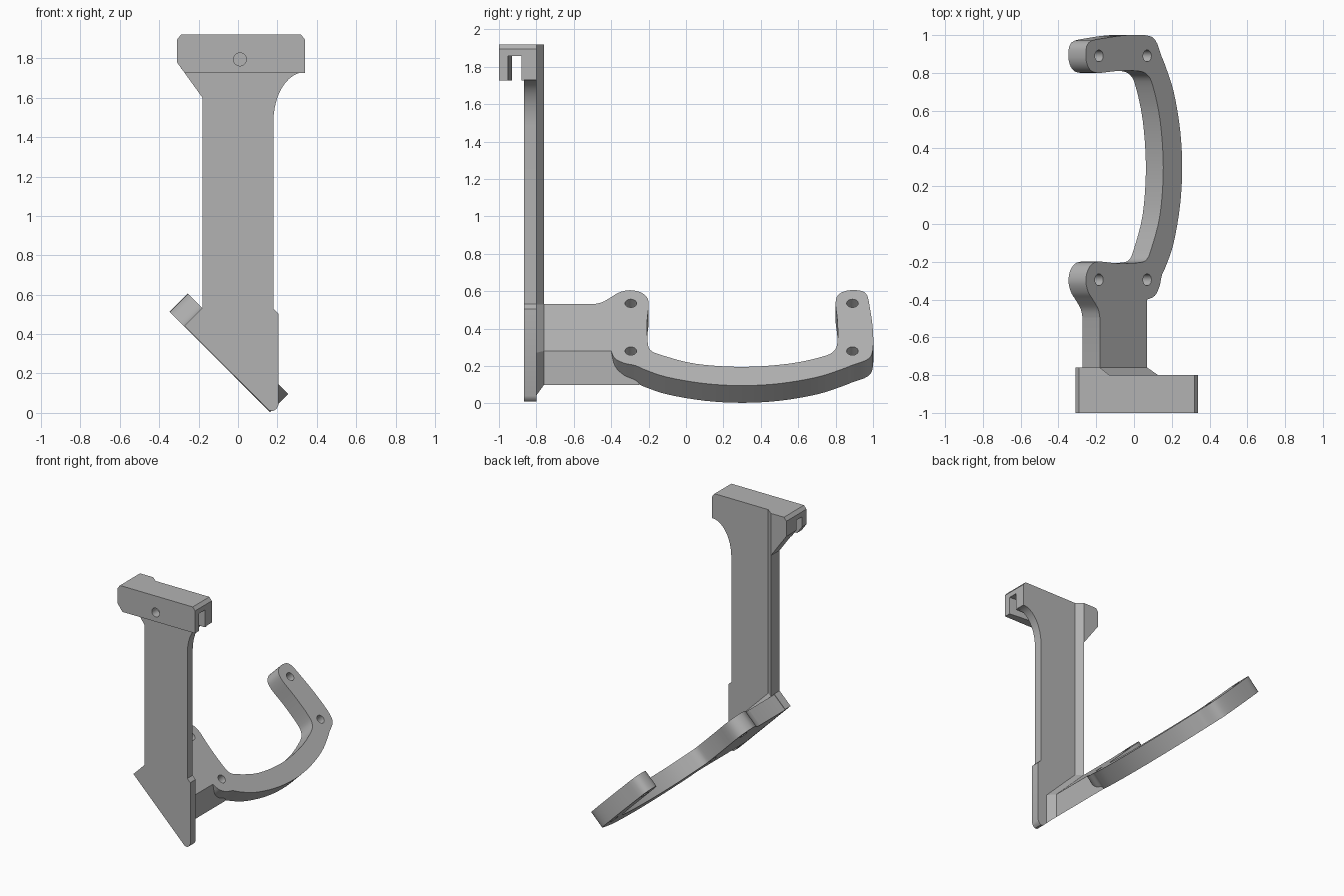
import bpy, bmesh, math
from mathutils import Vector

if "Cube" in bpy.data.objects:
    bpy.data.objects.remove(bpy.data.objects["Cube"])

grey = bpy.data.materials.new("plain grey")
grey.diffuse_color = (0.45, 0.45, 0.45, 1)
grey.use_nodes = True
grey.node_tree.nodes["Principled BSDF"].inputs["Base Color"].default_value = grey.diffuse_color


def loft(name, ring_a, ring_b):
    """Closed solid between two rings with the same number of points."""
    bm = bmesh.new()
    a = [bm.verts.new(p) for p in ring_a]
    b = [bm.verts.new(p) for p in ring_b]
    n = len(a)
    bm.faces.new(a)
    bm.faces.new(b[::-1])
    for i in range(n):
        j = (i + 1) % n
        bm.faces.new((a[i], b[i], b[j], a[j]))
    bmesh.ops.recalc_face_normals(bm, faces=bm.faces)
    mesh = bpy.data.meshes.new(name)
    bm.to_mesh(mesh)
    bm.free()
    mesh.materials.append(grey)
    obj = bpy.data.objects.new(name, mesh)
    bpy.context.collection.objects.link(obj)
    return obj


def prism(name, ring, offset):
    ring = [Vector(p) for p in ring]
    return loft(name, ring, [p + Vector(offset) for p in ring])


def xz_prism(name, outline, y0, y1):
    return prism(name, [(x, y0, z) for x, z in outline], (0, y1 - y0, 0))


def rod(centre, axis, radius, length):
    """Round cutter centred on a point."""
    axis = Vector(axis).normalized()
    side = axis.cross(Vector((0, 1, 0)))
    if side.length < 0.1:
        side = axis.cross(Vector((1, 0, 0)))
    side.normalize()
    up = axis.cross(side)
    start = Vector(centre) - axis * length / 2
    ring = [start + radius * (side * math.cos(t) + up * math.sin(t))
            for t in (i * math.tau / 32 for i in range(32))]
    return prism("cutter", ring, axis * length)


def cut(targets, cutters):
    for target in targets:
        bpy.context.view_layer.objects.active = target
        for c in cutters:
            mod = target.modifiers.new("cut", 'BOOLEAN')
            mod.operation, mod.solver, mod.object = 'DIFFERENCE', 'EXACT', c
            bpy.ops.object.modifier_apply(modifier=mod.name)
    for c in cutters:
        bpy.data.objects.remove(c)


def smooth_chain(pts, steps=4):
    """Catmull-Rom curve through an open chain of points."""
    p = [Vector(q) for q in pts]
    p = [p[0]] + p + [p[-1]]
    out = []
    for i in range(1, len(p) - 2):
        a, b, c, d = p[i - 1:i + 3]
        for s in range(steps):
            t = s / steps
            out.append(0.5 * (2 * b + (c - a) * t + (2 * a - 5 * b + 4 * c - d) * t ** 2
                              + (3 * b - a - 3 * c + d) * t ** 3))
    return out + [p[-1]]


# upright plate with flared top and slanted foot
fillet = [(0.34 - 0.16 * math.sin(t), 1.48 + 0.25 * math.cos(t))
          for t in (i * math.pi / 24 for i in range(13))]
fillet = [(0.18 + 0.16 * (1 - math.sin(t)), 1.48 + 0.25 * math.cos(t))
          for t in (i * math.pi / 24 for i in range(13))]
plate_outline = [(-0.29, 1.92), (0.32, 1.92), (0.34, 1.895)] + fillet + [
    (0.18, 0.53), (0.205, 0.505), (0.205, 0.04), (0.195, 0.02), (0.18, 0.01),
    (0.16, 0.012), (-0.272, 0.443), (-0.18, 0.535), (-0.18, 1.6),
    (-0.31, 1.78), (-0.31, 1.895)]
plate = xz_prism("upright_plate", plate_outline, -0.865, -0.80)

# stiffening rib along the left back edge, widening behind the head
prism("back_rib", [(-0.18, -0.80, 0.49), (-0.18, -0.76, 0.49), (-0.13, -0.80, 0.49)],
      (0, 0, 1.43))
xz_prism("rib_wing", [(-0.29, 1.92), (-0.18, 1.92), (-0.18, 1.6), (-0.31, 1.78),
                      (-0.31, 1.895)], -0.80, -0.76)

# head block with a slot open from below and a screw hole in the front lip
head = xz_prism("head_block", [(-0.29, 1.92), (0.32, 1.92), (0.34, 1.895), (0.34, 1.725),
                               (-0.27, 1.725), (-0.31, 1.78), (-0.31, 1.895)], -1.0, -0.865)
slot = prism("cutter", [(-0.4, -0.88, 1.6), (0.4, -0.88, 1.6), (0.4, -0.957, 1.6),
                        (0.12, -0.93, 1.6), (-0.1, -0.93, 1.6), (-0.4, -0.957, 1.6)],
             (0, 0, 0.257))
cut([head], [slot, rod((0.01, -0.98, 1.795), (0, 1, 0), 0.033, 0.15)])

# curved arm with neck: outline (y, z) on its upper slanted face
chain = [(-.5, .53), (-.45, .54), (-.40, .568), (-.36, .592), (-.3, .605), (-.235, .59),
         (-.2, .545), (-.208, .44), (-.205, .33), (-.19, .285), (-.13, .258), (.05, .212),
         (.3, .195), (.55, .212), (.73, .25), (.79, .28), (.81, .33), (.81, .44),
         (.8, .54), (.82, .585), (.88, .605), (.96, .59), (.985, .5), (1.0, .38),
         (.998, .28), (.97, .235), (.89, .205), (.84, .185), (.7, .14), (.5, .106),
         (.3, .095), (.1, .106), (-.1, .14), (-.22, .18), (-.27, .202), (-.33, .215),
         (-.38, .24), (-.4, .28)]
arm_outline = [tuple(p) for p in smooth_chain(chain)] + [(-.81, .28), (-.81, .53)]
arm = prism("curved_arm", [(0.35 - z, y, z) for y, z in arm_outline], (-.092, 0, -.092))

# lower wedge giving the neck an upright side wall
wedge = xz_prism("neck_wedge", [(0.07, 0.28), (0.07, 0.097), (-0.021, 0.188)], -0.81, -0.25)

# four mounting holes through the arm
cut([arm, wedge], [rod((0.35 - z, y, z), (1, 0, 1), 0.031, 0.6)
                   for y in (-0.295, 0.89) for z in (0.28, 0.535)])

# flared joint between neck and plate
near = [(-0.18, 0.53), (0.07, 0.28), (0.07, 0.098), (-0.27, 0.438)]
far = [(-0.13, 0.53), (0.13, 0.27), (0.13, 0.04), (-0.27, 0.44)]
loft("neck_flare", [(x, -0.76, z) for x, z in near], [(x, -0.802, z) for x, z in far])

# smooth curved walls, crisp edges
for obj in bpy.context.scene.objects:
    obj.select_set(True)
bpy.context.view_layer.objects.active = plate
bpy.ops.object.shade_smooth_by_angle(angle=math.radians(30))
